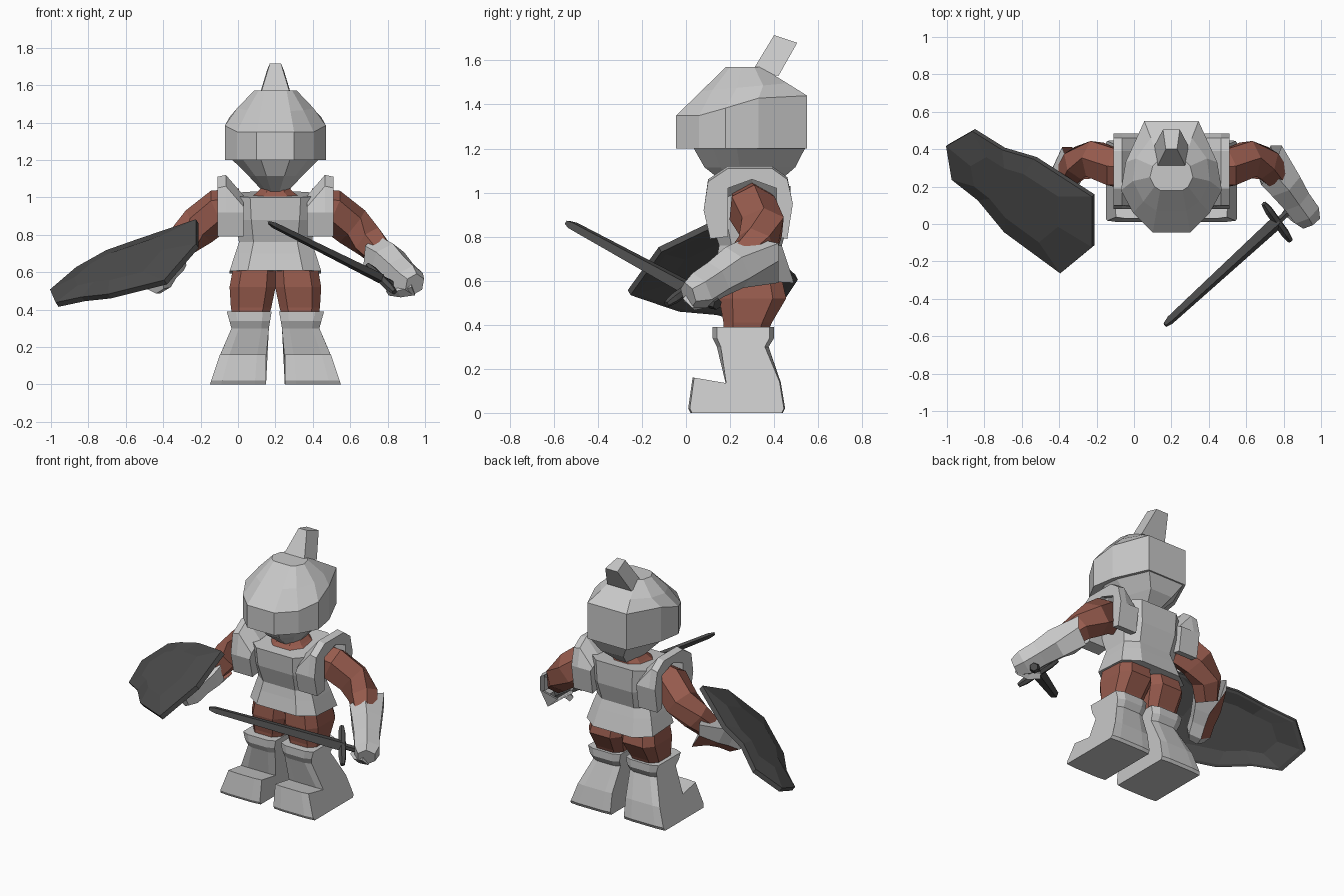
import bpy, bmesh, math
from mathutils import Vector

if "Cube" in bpy.data.objects:
    bpy.data.objects.remove(bpy.data.objects["Cube"])

CX = 0.2  # the body's mirror plane


def material(name, rgb):
    m = bpy.data.materials.new(name)
    m.diffuse_color = (*rgb, 1)
    m.use_nodes = True
    m.node_tree.nodes["Principled BSDF"].inputs["Base Color"].default_value = m.diffuse_color
    return m


STEEL = material("light_steel", (0.58, 0.58, 0.58))
CLOTH = material("red_brown", (0.31, 0.105, 0.075))
DARK = material("dark_iron", (0.075, 0.075, 0.075))


def loft(name, rings, mat, s=1, caps=(True, True)):
    """Skin equal-sized rings; s=-1 mirrors across the body's plane."""
    n = len(rings[0])
    bm = bmesh.new()
    vs = [[bm.verts.new((CX + s * (p[0] - CX), p[1], p[2])) for p in r] for r in rings]
    for a, b in zip(vs, vs[1:]):
        for i in range(n):
            j = (i + 1) % n
            bm.faces.new((a[i], a[j], b[j], b[i]))
    if caps[0]:
        bm.faces.new(vs[0][::-1])
    if caps[1]:
        bm.faces.new(vs[-1])
    bmesh.ops.recalc_face_normals(bm, faces=bm.faces)
    me = bpy.data.meshes.new(name)
    bm.to_mesh(me)
    bm.free()
    me.materials.append(mat)
    ob = bpy.data.objects.new(name, me)
    bpy.context.collection.objects.link(ob)
    return ob


def oct_ring(cx, z, hx, y0, y1, k=0.5, rise=0.0):
    """Chamfered rectangle at height z, rising toward the back."""
    cy, hy = (y0 + y1) / 2, (y1 - y0) / 2
    pts = [(k, -1), (1, -k), (1, k), (k, 1), (-k, 1), (-1, k), (-1, -k), (-k, -1)]
    return [(cx + a * hx, cy + b * hy, z + rise * (b + 1) / 2) for a, b in pts]


def sym_ring(half, z, fx=1, fy=1, cy=0.3):
    """Ring from half a plan outline; z may be a function of y."""
    pts = [(fx * x, cy + fy * (y - cy)) for x, y in half]
    pts = pts + [(-x, y) for x, y in reversed(pts)]
    return [(CX + x, y, z(y) if callable(z) else z) for x, y in pts]


def tube(name, path, radii, mat, s=1, n=6, flat=1.0, up=(0, 0, 1), caps=(True, True), start=None):
    """Tube along a path, optionally from a given start ring; flat squashes it."""
    P = [Vector(p) for p in path]
    rings = [start] if start else []
    for i, p in enumerate(P):
        d = (P[min(i + 1, len(P) - 1)] - P[max(i - 1, 0)]).normalized()
        side = d.cross(Vector(up)).normalized()
        top = side.cross(d)
        ring = []
        for k in range(n):
            a = 2 * math.pi * (k + 0.5 * (n > 4)) / n
            ring.append(p + radii[i] * (math.cos(a) * flat * side + math.sin(a) * top))
        rings.append(ring)
    return loft(name, rings, mat, s, caps)


# Tunic: skirt flare, waist, chest
loft("tunic", [oct_ring(CX, z, hx, y0, y1, 0.6, rise) for z, hx, y0, y1, rise in [
    (0.61, 0.245, 0.12, 0.49, -0.02), (0.70, 0.215, 0.14, 0.455, 0), (0.76, 0.195, 0.15, 0.435, 0),
    (0.88, 0.215, 0.11, 0.47, 0), (1.00, 0.225, 0.10, 0.475, 0.03)]], STEEL)

# Bare collar and neck
loft("neck", [oct_ring(CX, z, hx, y0, y1) for z, hx, y0, y1 in [
    (0.98, 0.16, 0.15, 0.43), (1.025, 0.10, 0.19, 0.40), (1.06, 0.065, 0.22, 0.38),
    (1.14, 0.065, 0.22, 0.38)]], CLOTH)

# Helmet: tapering jaw guard, then the domed shell with overhanging visor
jaw = [(0.08, 0.03), (0.18, 0.12), (0.24, 0.23), (0.228, 0.34), (0.138, 0.545)]
loft("jaw_guard", [sym_ring(jaw, z, fx, fy) for z, fx, fy in [
    (1.03, 0.27, 0.4), (1.115, 0.60, 0.80), (1.21, 1, 1)]], STEEL)
brim = [(0.10, -0.045), (0.205, 0.06), (0.27, 0.18), (0.245, 0.33), (0.145, 0.55)]
mid = [(0.08, 0.07), (0.15, 0.12), (0.205, 0.23), (0.19, 0.35), (0.11, 0.46)]
crown = [(0.06, 0.18), (0.09, 0.20), (0.115, 0.25), (0.10, 0.31), (0.07, 0.34)]
loft("helmet", [sym_ring(brim, 1.20),
                sym_ring(brim, lambda y: min(1.44, max(1.35, 1.33 + 0.3 * y))),
                sym_ring(mid, lambda y: 1.455 + 0.09 * y), sym_ring(crown, 1.57)], STEEL)

# Crest spike leaning back
loft("helmet_crest", [
    [(CX - 0.08, 0.30, 1.55), (CX + 0.08, 0.30, 1.55), (CX + 0.09, 0.42, 1.53), (CX - 0.09, 0.42, 1.53)],
    [(CX - 0.03, 0.40, 1.715), (CX + 0.03, 0.40, 1.715), (CX + 0.045, 0.505, 1.68), (CX - 0.045, 0.505, 1.68)],
], STEEL)

# Profiles in (y, z)
boot = [(0.01, 0.02), (0.03, 0.16), (0.18, 0.135), (0.14, 0.30), (0.12, 0.34), (0.12, 0.39),
        (0.40, 0.39), (0.40, 0.34), (0.375, 0.30), (0.43, 0.14), (0.45, 0.02), (0.44, 0.0), (0.02, 0.0)]
arch = [(0.11, 0.79), (0.08, 0.92), (0.10, 1.06), (0.19, 1.12), (0.39, 1.12), (0.46, 1.07),
        (0.485, 0.95), (0.46, 0.79), (0.41, 0.80), (0.41, 1.03), (0.30, 1.07), (0.19, 1.03), (0.19, 0.80)]


def boot_x(z, t):
    """Boot width by height: wide sole, narrow ankle, slightly flared top."""
    if z < 0.2:
        lo, hi = 0.25, 0.55 - 0.05 * z / 0.15
    else:
        lo, hi = 0.235 - 0.17 * (z - 0.30), 0.435 + 0.28 * (z - 0.30)
    return lo + (hi - lo) * t


# Forearm paths differ: left holds the sword, right hides behind the shield
FOREARM = {
    1: [(0.80, 0.22, 0.66), (0.86, 0.135, 0.605), (0.915, 0.06, 0.555), (0.945, 0.01, 0.535)],
    -1: [(0.775, 0.235, 0.65), (0.805, 0.16, 0.60), (0.83, 0.095, 0.555), (0.845, 0.05, 0.535)]}
CUFF = [(0.68, 0.21, 0.74), (0.74, 0.28, 0.80), (0.79, 0.42, 0.77),
        (0.79, 0.42, 0.69), (0.73, 0.42, 0.59), (0.67, 0.24, 0.63)]

for s, side in ((1, "left"), (-1, "right")):
    fore = FOREARM[s]
    # Thigh
    loft(side + "_thigh", [oct_ring(cx, z, hx, y0, y1, 0.6) for cx, z, hx, y0, y1 in [
        (0.335, 0.34, 0.09, 0.17, 0.36), (0.33, 0.41, 0.108, 0.17, 0.39),
        (0.322, 0.52, 0.123, 0.15, 0.455), (0.31, 0.63, 0.115, 0.16, 0.43)]], CLOTH, s)
    # Boot, with the shaft rounded at its sides
    rings = []
    for t, shaft, foot in ((0, 0.85, 0.97), (0.2, 1, 1), (0.8, 1, 1), (1, 0.85, 0.97)):
        rings.append([(boot_x(z, t), 0.26 + (y - 0.26) * (shaft if z > 0.2 else foot), z)
                      for y, z in boot])
    loft(side + "_boot", rings, STEEL, s)
    # Shoulder arch, sloping down toward the neck
    loft(side + "_shoulder_guard", [[(x, y, z - drop * (z > 1)) for y, z in arch]
                                    for x, drop in ((0.37, 0.11), (0.465, 0.0), (0.51, 0.01))], STEEL, s)
    # Arm
    tube(side + "_arm", [(0.38, 0.295, 0.95), (0.50, 0.30, 0.93), (0.61, 0.345, 0.845),
                         (0.70, 0.325, 0.765), fore[0]],
         [0.10, 0.115, 0.11, 0.095, 0.07], CLOTH, s)
    # Gauntlet: flared open cuff, wrist, fist
    shrink = 1 if s > 0 else 0.9
    mid_cuff = sum((Vector(p) for p in CUFF), Vector()) / 6
    glove = tube(side + "_gauntlet", fore, [0.105 * shrink, 0.09 * shrink, 0.088 * shrink, 0.06 * shrink],
                 STEEL, s, caps=(False, True),
                 start=[mid_cuff + (Vector(p) - mid_cuff) * shrink for p in CUFF])
    if s < 0:
        # Bare strip along the back of the shield forearm
        glove.data.materials.append(CLOTH)
        for i in (3, 9, 15):
            glove.data.polygons[i].material_index = 1
    else:
        # Fingers curled round the grip
        hand = Vector(fore[3])
        tube("left_fingers", [hand + Vector(d) for d in (
            (-0.01, 0.02, -0.015), (-0.08, 0.03, -0.035), (-0.14, 0.07, -0.035))],
            [0.045, 0.035, 0.025], STEEL, n=4)

# Sword: diamond blade, crossguard, grip
tip, hilt = Vector((0.165, -0.54, 0.865)), Vector((0.765, 0.01, 0.565))
axis = (hilt - tip).normalized()
guard = Vector((0.065, -0.09, -0.065))
tube("sword_blade", [tip, tip + 0.04 * axis, hilt], [0.014, 0.026, 0.042], DARK, n=4, flat=0.65, up=guard)
tube("sword_guard", [hilt - 1.1 * guard, hilt - 0.7 * guard, hilt + 0.7 * guard, hilt + 1.1 * guard],
     [0.015, 0.024, 0.024, 0.015], DARK, n=6, up=axis)
tube("sword_grip", [hilt, hilt + 0.15 * axis, hilt + 0.17 * axis, hilt + 0.21 * axis],
     [0.02, 0.02, 0.035, 0.025], DARK, n=6)

# Shield: tilted ten-sided plate, dished outward
rim = [Vector(p) for p in [
    (-1.0, 0.42, 0.50), (-0.86, 0.50, 0.62), (-0.70, 0.40, 0.71), (-0.53, 0.35, 0.77), (-0.22, 0.15, 0.875),
    (-0.22, -0.12, 0.745), (-0.39, -0.26, 0.55), (-0.69, -0.04, 0.475), (-0.83, 0.13, 0.46), (-0.97, 0.24, 0.43)]]
mid_pt = sum(rim, Vector()) / len(rim)
out = Vector((-0.35, -0.27, 0.53)).normalized()


def shield_ring(scale, lift):
    return [mid_pt + (p - mid_pt) * scale + out * lift for p in rim]


loft("shield", [shield_ring(0.6, 0.005), shield_ring(0.93, -0.02), shield_ring(1, -0.02),
                shield_ring(1, 0.01), shield_ring(0.6, 0.035)], DARK)
